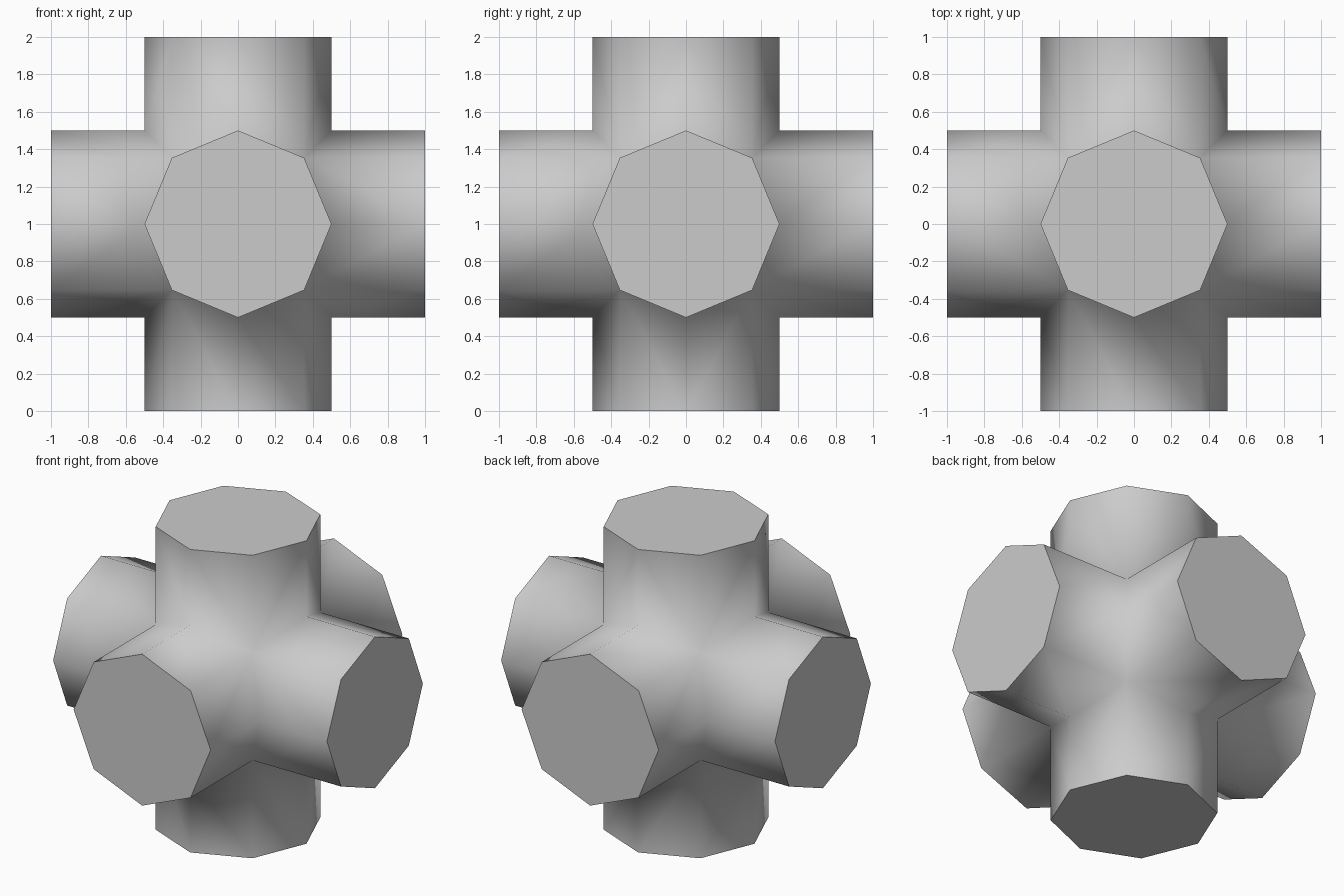
import bpy, bmesh
from math import pi, radians
from mathutils import Matrix

if "Cube" in bpy.data.objects:
    bpy.data.objects.remove(bpy.data.objects["Cube"])

CENTRE = Matrix.Translation((0, 0, 1))


def octagon_bar(name, axis):
    """Octagonal bar, radius 0.5 and length 2, lying along the given axis."""
    turn = {'X': Matrix.Rotation(pi / 2, 4, 'Y'),
            'Y': Matrix.Rotation(pi / 2, 4, 'X'),
            'Z': Matrix.Identity(4)}[axis]
    bm = bmesh.new()
    bmesh.ops.create_cone(bm, cap_ends=True, segments=8, radius1=0.5,
                          radius2=0.5, depth=2, matrix=CENTRE @ turn)
    mesh = bpy.data.meshes.new(name)
    bm.to_mesh(mesh)
    bm.free()
    obj = bpy.data.objects.new(name, mesh)
    bpy.context.collection.objects.link(obj)
    return obj


# Upright bar, joined with the two horizontal bars
cross = octagon_bar("six_way_junction", 'Z')
bpy.context.view_layer.objects.active = cross
cross.select_set(True)
for axis in 'XY':
    bar = octagon_bar("bar_" + axis.lower(), axis)
    bar.hide_render = True
    mod = cross.modifiers.new("join", 'BOOLEAN')
    mod.operation = 'UNION'
    mod.solver = 'EXACT'
    mod.object = bar
    bpy.ops.object.modifier_apply(modifier=mod.name)
    bpy.data.objects.remove(bar)

# Clean up the seams
bm = bmesh.new()
bm.from_mesh(cross.data)
bmesh.ops.remove_doubles(bm, verts=bm.verts, dist=0.0005)
bmesh.ops.recalc_face_normals(bm, faces=bm.faces)
bm.to_mesh(cross.data)
bm.free()

# Sides and junctions smooth, end caps crisp
bpy.ops.object.shade_smooth_by_angle(angle=radians(85))
